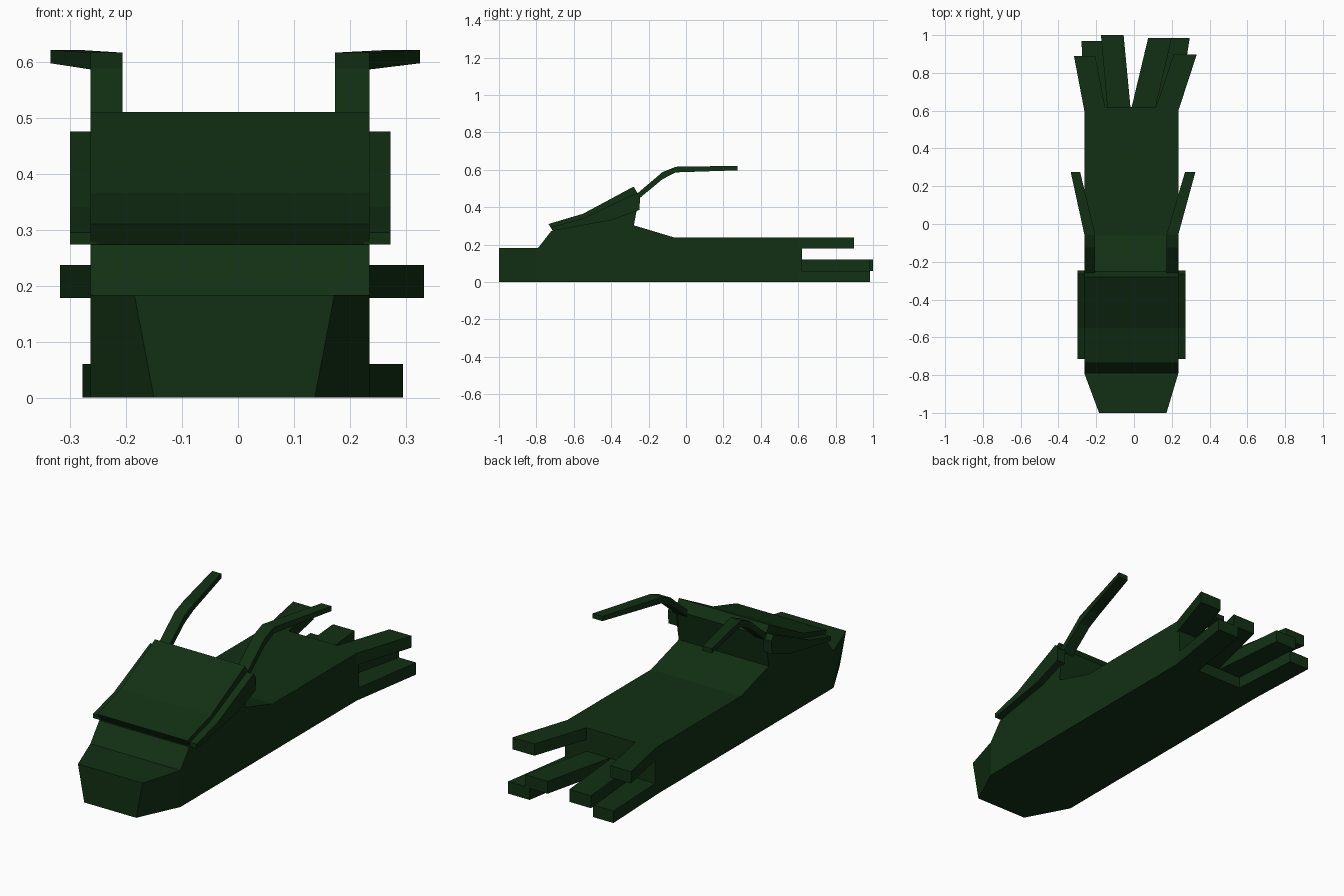
import bpy, bmesh

if "Cube" in bpy.data.objects:
    bpy.data.objects.remove(bpy.data.objects["Cube"])

mat = bpy.data.materials.new("dark_green")
mat.diffuse_color = (0.006, 0.03, 0.007, 1)
mat.use_nodes = True
mat.node_tree.nodes["Principled BSDF"].inputs["Base Color"].default_value = mat.diffuse_color


def make(name, rings):
    """Skin matching closed rings of points and cap both ends."""
    bm = bmesh.new()
    loops = [[bm.verts.new(p) for p in ring] for ring in rings]
    n = len(loops[0])
    for a, b in zip(loops, loops[1:]):
        for i in range(n):
            j = (i + 1) % n
            bm.faces.new((a[i], a[j], b[j], b[i]))
    bm.faces.new(loops[0])
    bm.faces.new(loops[-1])
    bmesh.ops.recalc_face_normals(bm, faces=bm.faces)
    me = bpy.data.meshes.new(name)
    bm.to_mesh(me)
    bm.free()
    me.materials.append(mat)
    ob = bpy.data.objects.new(name, me)
    bpy.context.collection.objects.link(ob)
    return ob


def box_ring(y, x0, x1, z0, z1, inset=0.0):
    """Four-sided section at y; inset narrows the bottom edge."""
    return [(x0 + inset, y, z0), (x1 - inset, y, z0), (x1, y, z1), (x0, y, z1)]


def extrude_x(name, profile, x0, x1):
    """Side profile of (y, z) points stretched across x."""
    return make(name, [[(x, y, z) for y, z in profile] for x in (x0, x1)])


L, R = -0.263, 0.235

# Body with tapered nose
stations = [(-0.79, 0.183), (-0.72, 0.273), (-0.28, 0.303), (-0.06, 0.237), (0.62, 0.237)]
make("body", [box_ring(-1, -0.185, 0.172, 0, 0.183, 0.035)]
     + [box_ring(y, L, R, 0, z) for y, z in stations])

# Sloping hood
extrude_x("hood", [(-0.71, 0.27), (-0.735, 0.31), (-0.55, 0.365), (-0.28, 0.51),
                   (-0.25, 0.46), (-0.28, 0.295)], L, R)

# Raised flaps along the hood sides
flap = [(-0.715, 0.273), (-0.715, 0.295), (-0.55, 0.34), (-0.265, 0.475),
        (-0.245, 0.45), (-0.25, 0.385), (-0.40, 0.33)]
extrude_x("left_flap", flap, -0.30, L + 0.01)
extrude_x("right_flap", flap, R - 0.01, 0.272)

# Bent feelers rising from the hood's rear corners
for side, a, b, ta, tb in (("left", L, -0.206, -0.335, -0.285),
                           ("right", 0.173, R, 0.27, 0.325)):
    make(side + "_feeler", [
        box_ring(-0.27, a, b, 0.43, 0.465),
        box_ring(-0.125, a, b, 0.55, 0.588),
        box_ring(-0.055, a, b, 0.586, 0.616),
        box_ring(0.275, ta, tb, 0.597, 0.621)])

# Splayed tail prongs: base x range, tip x range, tip y, z range
prongs = {
    "left_upper_prong": (L, -0.15, -0.318, -0.205, 0.89, 0.178, 0.237),
    "right_upper_prong": (0.11, R, 0.21, 0.332, 0.897, 0.178, 0.237),
    "left_lower_prong": (L, -0.14, -0.278, -0.165, 0.97, 0, 0.06),
    "right_lower_prong": (0.11, R, 0.175, 0.295, 0.985, 0, 0.06),
    "left_middle_prong": (-0.14, -0.017, -0.175, -0.055, 1.0, 0.058, 0.12),
    "right_middle_prong": (-0.017, 0.11, 0.075, 0.20, 0.985, 0.058, 0.12),
}
for name, (a, b, ta, tb, y, z0, z1) in prongs.items():
    make(name, [box_ring(0.60, a, b, z0, z1), box_ring(y, ta, tb, z0, z1)])
